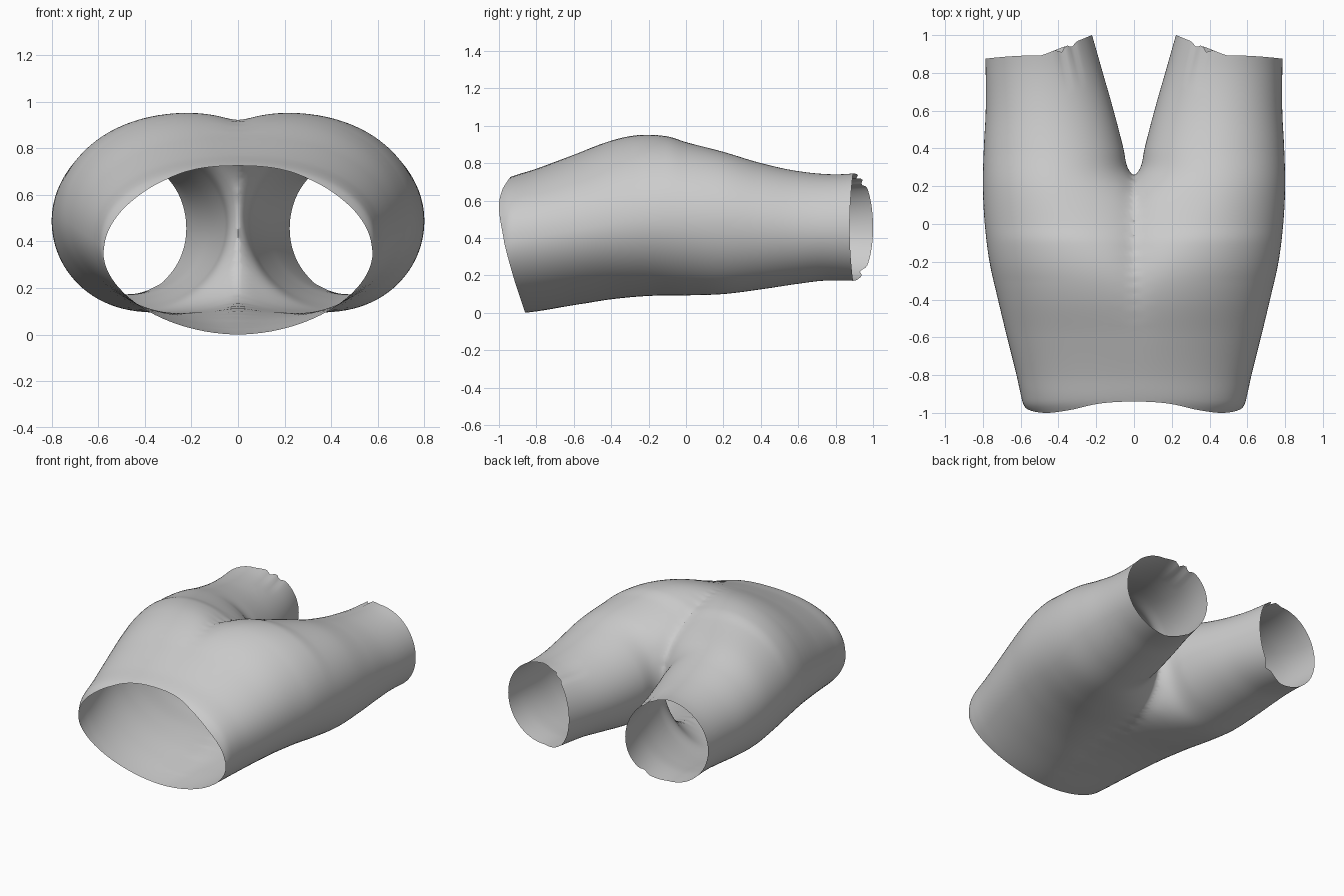
import bpy, bmesh
from math import sin, cos, pi, exp, radians

if "Cube" in bpy.data.objects:
    bpy.data.objects.remove(bpy.data.objects["Cube"])

# Profiles measured along the length (y, value)
WIDTH = [(-1, .55), (-.96, .583), (-.9, .6), (-.8, .622), (-.6, .672), (-.4, .72), (-.2, .765),
         (0, .79), (.2, .80), (.4, .795), (.6, .785), (.8, .785), (1, .79)]
TOP = [(-1, .69), (-.94, .725), (-.8, .77), (-.6, .845), (-.4, .92), (-.25, .95), (-.1, .943),
       (0, .912), (.2, .86), (.4, .80), (.6, .757), (.8, .74), (1, .755)]
BOTTOM = [(-1, 0), (-.86, 0), (-.6, .04), (-.4, .072), (-.2, .09), (0, .093), (.2, .10),
          (.4, .125), (.6, .155), (.75, .172), (1, .168)]
MIDDLE = [(-1, .37), (-.6, .44), (-.2, .5), (.2, .49), (.6, .455), (1, .455)]
CREST = [(-1, 0), (-.85, 0), (-.6, .05), (-.4, .13), (-.2, .22), (0, .32), (.2, .40),
         (.4, .43), (.7, .465), (1, .505)]
INNER = [(.25, 0), (.3, .035), (.4, .056), (.6, .108), (.8, .165), (1, .222)]
INNER_TOP = [(-1, -.6), (-.6, -.5), (-.35, -.36), (-.2, -.26), (0, -.21), (.1, -.16), (.19, -.075)] + INNER
INNER_LOW = [(-1, -.6), (-.4, -.6), (0, -.40), (.1, -.25), (.19, -.09)] + INNER
# Waist edge: y against the sine of the angle round the opening
WAIST = [(-1, -.86), (-.5, -.925), (0, -.972), (.55, -1), (.85, -.982), (1, -.94)]


def curve(keys, y):
    """Smooth interpolation through (y, value) keys."""
    y = min(max(y, keys[0][0]), keys[-1][0])
    i = 0
    while i < len(keys) - 2 and y > keys[i + 1][0]:
        i += 1
    (x0, a), (x1, b) = keys[i], keys[i + 1]
    h = x1 - x0

    def slope(j):
        p, q = keys[max(j - 1, 0)], keys[min(j + 1, len(keys) - 1)]
        return (q[1] - p[1]) / (q[0] - p[0])
    t = (y - x0) / h
    return (a * (1 + 2 * t) * (1 - t) ** 2 + slope(i) * h * t * (1 - t) ** 2
            + b * t * t * (3 - 2 * t) + slope(i + 1) * h * t * t * (t - 1))


def bump(a, centre, width):
    return exp(-((a - centre) / width) ** 2)


def point(a, u):
    """Surface point at angle a around the tube, u from waist (0) to leg hem (1)."""
    s, c = sin(a), cos(a)
    waist = curve(WAIST, s)
    hem = .875 + .018 * s * s + .125 * max(0, -c) ** 1.1
    # torn notches in the hem
    hem -= .025 * bump(a, 1.95, .06) + .02 * bump(a, 2.2, .07) + .025 * bump(a, 4.1, .09)
    y = waist + (hem - waist) * u
    cx, zm = curve(CREST, y), curve(MIDDLE, y)
    inner = curve(INNER_TOP if s >= 0 else INNER_LOW, y)
    rx = curve(WIDTH, y) - cx if c >= 0 else cx - inner
    rz = curve(TOP, y) - zm if s >= 0 else zm - curve(BOTTOM, y)
    fade = max(0, min(1, (-.3 - y) / .6))
    n = 2 + .3 * fade if s >= 0 else 2 - .12 * fade
    sx = abs(c) ** (2 / n) * (1 if c >= 0 else -1)
    sz = abs(s) ** (2 / n) * (1 if s >= 0 else -1)
    # small fold running in from the torn hem
    pull = 1 - .03 * max(0, u - .88) / .12 * (bump(a, 1.95, .07) + bump(a, 2.2, .07))
    return cx + rx * sx * pull, y, zm + rz * sz * pull


# One leg-and-torso tube, trimmed at the centre plane
SIDES, RINGS = 96, 120
bm = bmesh.new()
rings = [[bm.verts.new(point(2 * pi * j / SIDES, i / RINGS)) for j in range(SIDES)]
         for i in range(RINGS + 1)]
for r0, r1 in zip(rings, rings[1:]):
    for j in range(SIDES):
        k = (j + 1) % SIDES
        bm.faces.new((r0[j], r1[j], r1[k], r0[k]))
bmesh.ops.bisect_plane(bm, geom=bm.verts[:] + bm.edges[:] + bm.faces[:], dist=1e-5,
                       plane_co=(0, 0, 0), plane_no=(1, 0, 0), clear_inner=True)
bmesh.ops.recalc_face_normals(bm, faces=bm.faces[:])
if sum(f.normal.x * f.calc_area() for f in bm.faces if f.calc_center_median().x > .5) < 0:
    bmesh.ops.reverse_faces(bm, faces=bm.faces[:])
mesh = bpy.data.meshes.new("shorts")
bm.to_mesh(mesh)
bm.free()
shorts = bpy.data.objects.new("shorts", mesh)
bpy.context.collection.objects.link(shorts)

# Mirror to the other leg
mirror = shorts.modifiers.new("mirror", 'MIRROR')
mirror.merge_threshold = .002
bpy.context.view_layer.objects.active = shorts
shorts.select_set(True)
bpy.ops.object.modifier_apply(modifier="mirror")

# Soften the centre seam and crotch
bm = bmesh.new()
bm.from_mesh(mesh)
seam = [v for v in bm.verts if abs(v.co.x) < .07 and -.7 < v.co.y < .32]
for _ in range(6):
    bmesh.ops.smooth_vert(bm, verts=seam, factor=.5, use_axis_x=True, use_axis_y=True,
                          use_axis_z=True)
bm.to_mesh(mesh)
bm.free()
bpy.ops.object.shade_smooth_by_angle(angle=radians(60))
